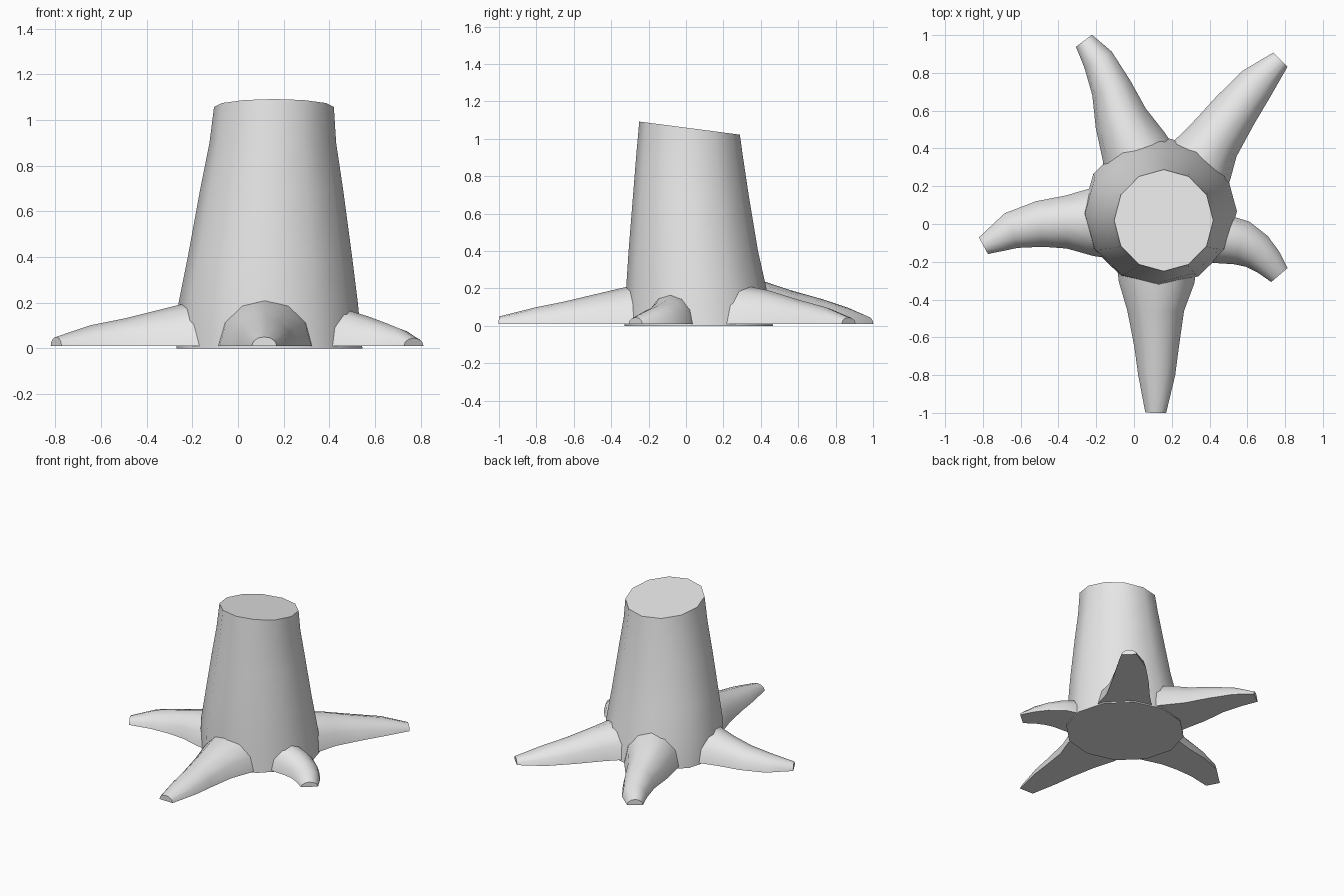
import bpy, bmesh, math
from mathutils import Vector

cube = bpy.data.objects.get("Cube")
if cube:
    bpy.data.objects.remove(cube, do_unlink=True)

GREY = (0.8, 0.8, 0.8, 1)
mat = bpy.data.materials.new("pale grey")
mat.use_nodes = True
mat.diffuse_color = GREY
mat.node_tree.nodes["Principled BSDF"].inputs["Base Color"].default_value = GREY


def loft(name, rings):
    """Skin a list of closed rings and cap both ends."""
    bm = bmesh.new()
    loops = [[bm.verts.new(p) for p in ring] for ring in rings]
    n = len(loops[0])
    for a, b in zip(loops, loops[1:]):
        for i in range(n):
            j = (i + 1) % n
            bm.faces.new((a[i], a[j], b[j], b[i]))
    bm.faces.new(loops[0])
    bm.faces.new(loops[-1])
    bmesh.ops.recalc_face_normals(bm, faces=bm.faces)
    mesh = bpy.data.meshes.new(name)
    bm.to_mesh(mesh)
    bm.free()
    mesh.materials.append(mat)
    obj = bpy.data.objects.new(name, mesh)
    bpy.context.collection.objects.link(obj)
    bpy.ops.object.select_all(action='DESELECT')
    obj.select_set(True)
    bpy.context.view_layer.objects.active = obj
    bpy.ops.object.shade_smooth_by_angle(angle=math.radians(46))
    return obj


# Trunk: tapered, leaning rings (z, x min, x max, y min, y max), slanted cut on top
TRUNK = [(0, -.27, .545, -.33, .465), (.2, -.26, .525, -.32, .43),
         (.4, -.22, .50, -.307, .385), (.7, -.165, .46, -.283, .335),
         (.9, -.125, .43, -.267, .305), (1.057, -.105, .42, -.25, .288)]
SIDES = 12
rings = []
for z, x0, x1, y0, y1 in TRUNK:
    ring = []
    for i in range(SIDES):
        a = math.tau * i / SIDES
        x = (x0 + x1) / 2 + (x1 - x0) / 2 * math.cos(a)
        y = (y0 + y1) / 2 + (y1 - y0) / 2 * math.sin(a)
        slant = -.13 * (y - .02) if z > 1 else 0
        ring.append((x, y, z + slant))
    rings.append(ring)
loft("trunk", rings)


def root(name, path):
    """Half-round root along stations of (x, y, half width, height)."""
    pts = [Vector(s[:2]) for s in path]
    rings = []
    for i, (x, y, w, h) in enumerate(path):
        d = (pts[min(i + 1, len(pts) - 1)] - pts[max(i - 1, 0)]).normalized()
        side = Vector((-d.y, d.x))
        ring = []
        for k in range(7):
            a = math.pi * k / 6
            p = pts[i] + side * w * math.cos(a)
            ring.append((p.x, p.y, .01 + (h - .01) * math.sin(a)))
        rings.append(ring)
    loft(name, rings)


# Roots, from inside the trunk out to the blunt tips
root("front_root", [(.12, -.15, .22, .23), (.12, -.31, .20, .21), (.115, -.46, .15, .175),
                    (.12, -.65, .118, .13), (.12, -.8, .098, .10), (.115, -1, .055, .05)])
root("right_root", [(-.08, .02, .21, .22), (-.22, .01, .18, .20), (-.36, .01, .14, .165),
                    (-.5, 0, .122, .13), (-.65, -.035, .098, .10), (-.797, -.115, .05, .05)])
root("left_root", [(.36, -.06, .14, .18), (.47, -.08, .13, .17), (.57, -.10, .12, .14),
                   (.65, -.145, .10, .11), (.71, -.20, .08, .085), (.77, -.27, .057, .045)])
root("back_left_root", [(.28, .22, .22, .23), (.36, .34, .18, .21), (.42, .44, .148, .19),
                        (.535, .60, .124, .14), (.65, .745, .10, .10), (.775, .87, .053, .045)])
root("back_right_root", [(.06, .25, .22, .26), (0, .41, .18, .24), (-.07, .56, .142, .19),
                         (-.12, .72, .108, .145), (-.19, .87, .084, .095), (-.265, .97, .053, .05)])
